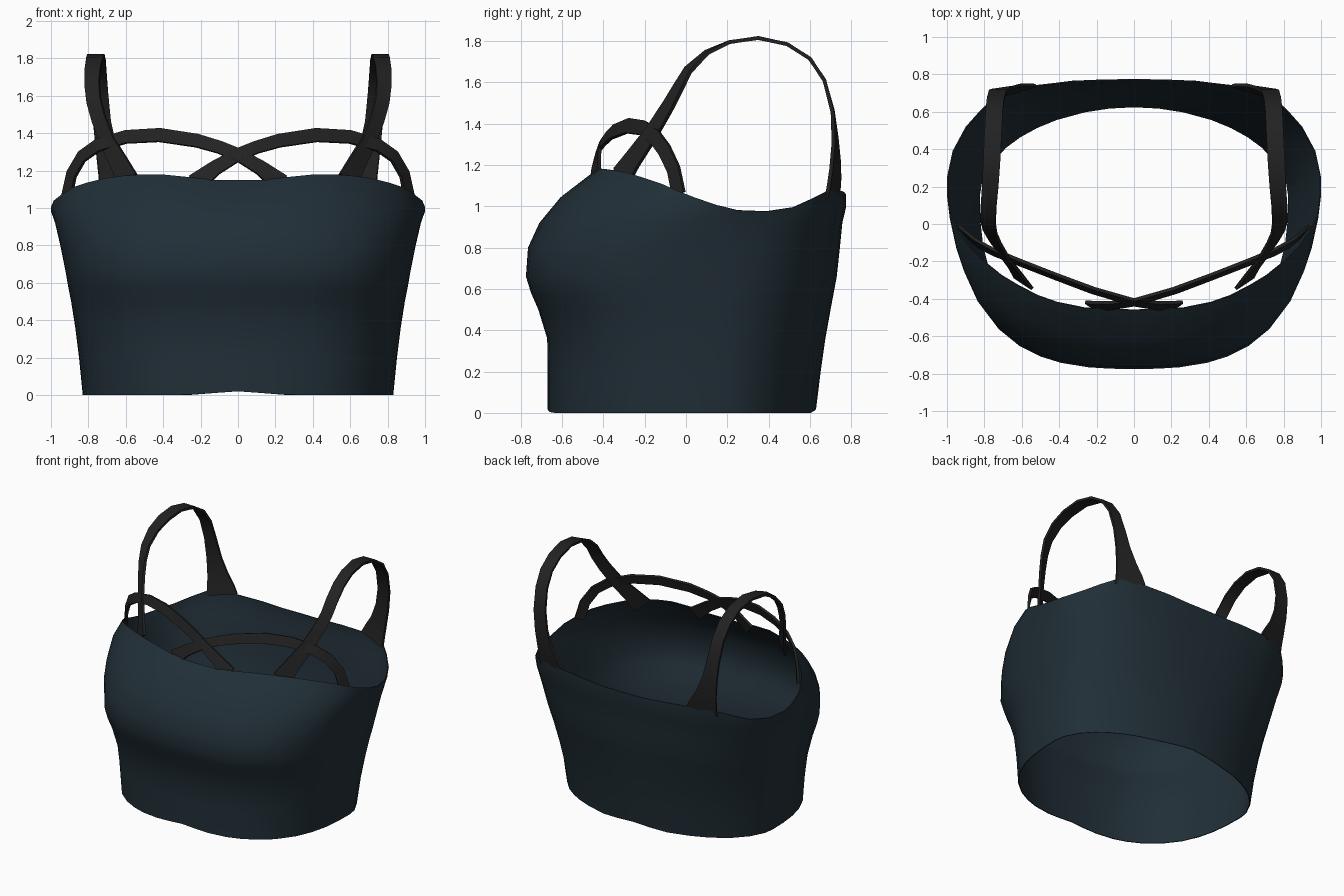
import bpy
import bmesh
from mathutils import Vector

if "Cube" in bpy.data.objects:
    bpy.data.objects.remove(bpy.data.objects["Cube"])


def material(name, rgb):
    m = bpy.data.materials.new(name)
    m.diffuse_color = (*rgb, 1)
    m.use_nodes = True
    m.node_tree.nodes["Principled BSDF"].inputs["Base Color"].default_value = m.diffuse_color
    return m


NAVY = material("dark_teal_fabric", (0.015, 0.028, 0.038))
BLACK = material("black_elastic", (0.016, 0.016, 0.016))


def make(name, verts, faces, mat, thickness=0):
    """Create a mirrored half-model object, apply modifiers, shade it."""
    mesh = bpy.data.meshes.new(name)
    mesh.from_pydata(verts, [], faces)
    bm = bmesh.new()
    bm.from_mesh(mesh)
    bmesh.ops.recalc_face_normals(bm, faces=bm.faces)
    bm.to_mesh(mesh)
    bm.free()
    mesh.materials.append(mat)
    obj = bpy.data.objects.new(name, mesh)
    bpy.context.collection.objects.link(obj)
    bpy.ops.object.select_all(action='DESELECT')
    bpy.context.view_layer.objects.active = obj
    obj.select_set(True)
    mirror = obj.modifiers.new("mirror", 'MIRROR')
    mirror.use_mirror_merge = thickness > 0
    bpy.ops.object.modifier_apply(modifier="mirror")
    if thickness:
        shell = obj.modifiers.new("shell", 'SOLIDIFY')
        shell.thickness = thickness
        shell.offset = -1
        bpy.ops.object.modifier_apply(modifier="shell")
    bpy.ops.object.shade_smooth_by_angle(angle=0.7)
    return obj


# Bodice: neckline (x, y, z) from centre front round to centre back
neckline = [
    (0, -.46, 1.15), (.13, -.457, 1.15), (.26, -.45, 1.165), (.41, -.42, 1.18),
    (.51, -.385, 1.18), (.61, -.335, 1.173), (.71, -.275, 1.16), (.81, -.195, 1.135),
    (.885, -.12, 1.11), (.94, -.04, 1.075), (.985, .05, 1.04),
    (1, .15, 1.005), (1, .25, .98), (.97, .39, .975), (.9, .52, .995),
    (.82, .61, 1.035), (.72, .7, 1.08), (.55, .74, 1.08), (.33, .765, 1.07),
    (.16, .773, 1.06), (0, .775, 1.06)]
# Horizontal sections: z, half width, front y, back y, front and back squareness
sections = [
    (0, .83, -.67, .63, 2.6, 1.95), (.2, .85, -.67, .652, 2.6, 2.05),
    (.36, .87, -.672, .675, 2.65, 2.2), (.5, .892, -.715, .70, 2.7, 2.35),
    (.58, .908, -.75, .715, 2.75, 2.45), (.66, .922, -.775, .73, 2.75, 2.55),
    (.8, .95, -.765, .745, 2.6, 2.7), (.92, .978, -.71, .757, 2.4, 2.85)]
CY = .15


def section_point(top, sec):
    z, a, yf, yb, nf, nb = sec
    front = top[1] < CY
    ux = top[0]
    uy = (top[1] - CY) / (.61 if front else .625)
    n = nf if front else nb
    r = (abs(ux) ** n + abs(uy) ** n) ** (-1 / n)
    reach = CY - yf if front else yb - CY
    if z == 0:
        z = max(0, .02 - .06 * abs(ux))
    return Vector((a * ux * r, CY + reach * uy * r, z))


columns = []
for top in neckline:
    col = [section_point(top, s) for s in sections]
    t = Vector(top)
    mid = (col[-1] + t) / 2
    bulge = max(0, t.z - 1) * .16
    mid += Vector((mid.x * .6, mid.y - CY, .3)).normalized() * bulge
    columns.append(col + [mid, t])
rows = len(columns[0])
verts = [p for col in columns for p in col]
faces = [(c * rows + r, (c + 1) * rows + r, (c + 1) * rows + r + 1, c * rows + r + 1)
         for c in range(len(columns) - 1) for r in range(rows - 1)]
make("bodice", verts, faces, NAVY, thickness=.006)


# Straps: flat ribbons along a path of (x, y, z, half width)
def ribbon(name, path, width_dir, thick=.018):
    pts = [Vector(p[:3]) for p in path]
    verts, faces = [], []
    for i, p in enumerate(pts):
        tan = (pts[min(i + 1, len(pts) - 1)] - pts[max(i - 1, 0)]).normalized()
        w = width_dir(p, tan)
        w = (w - tan * w.dot(tan)).normalized()
        n = tan.cross(w) * thick / 2
        w = w * path[i][3]
        verts += [p + w + n, p - w + n, p - w - n, p + w - n]
    for i in range(len(pts) - 1):
        for k in range(4):
            j = (k + 1) % 4
            faces.append((4 * i + k, 4 * i + j, 4 * i + 4 + j, 4 * i + 4 + k))
    e = len(verts)
    faces += [(0, 1, 2, 3), (e - 4, e - 3, e - 2, e - 1)]
    return make(name, verts, faces, BLACK)


def shoulder_width(p, tan):
    """Follow the neckline in front, turn straight on top, follow the back edge behind."""
    if p.y < .2:
        return Vector((1, .9 * min(1, (.2 - p.y) / .35), 0))
    return Vector((1, -.25 * max(0, min(1, (1.5 - p.z) / .3)), 0))


# Shoulder straps, front base over the shoulder to the flared back base
ribbon("shoulder_straps", [
    (.59, -.315, 1.14, .07), (.63, -.255, 1.23, .055), (.695, -.17, 1.35, .045),
    (.745, -.09, 1.48, .042), (.77, -.04, 1.57, .041), (.78, .01, 1.66, .041),
    (.777, .1, 1.745, .042), (.768, .21, 1.795, .044), (.76, .35, 1.815, .046),
    (.753, .49, 1.785, .046), (.748, .6, 1.715, .046), (.74, .67, 1.61, .046),
    (.727, .71, 1.46, .048), (.705, .722, 1.32, .056), (.675, .722, 1.2, .075),
    (.645, .716, 1.11, .1), (.632, .708, 1.06, .115)],
    shoulder_width)

# Crossing front straps, from the side over the chest past the centre
ribbon("crossing_straps", [
    (.915, -.035, 1.06, .037), (.89, -.06, 1.18, .036), (.835, -.105, 1.275, .036),
    (.75, -.15, 1.335, .036), (.6, -.21, 1.38, .036), (.42, -.28, 1.39, .037),
    (.22, -.355, 1.36, .036), (.1, -.39, 1.325, .034), (0, -.42, 1.285, .034),
    (-.12, -.435, 1.215, .04), (-.23, -.44, 1.13, .055)],
    lambda p, t: Vector((.8 * p.x, -.7, .25)).cross(t))
